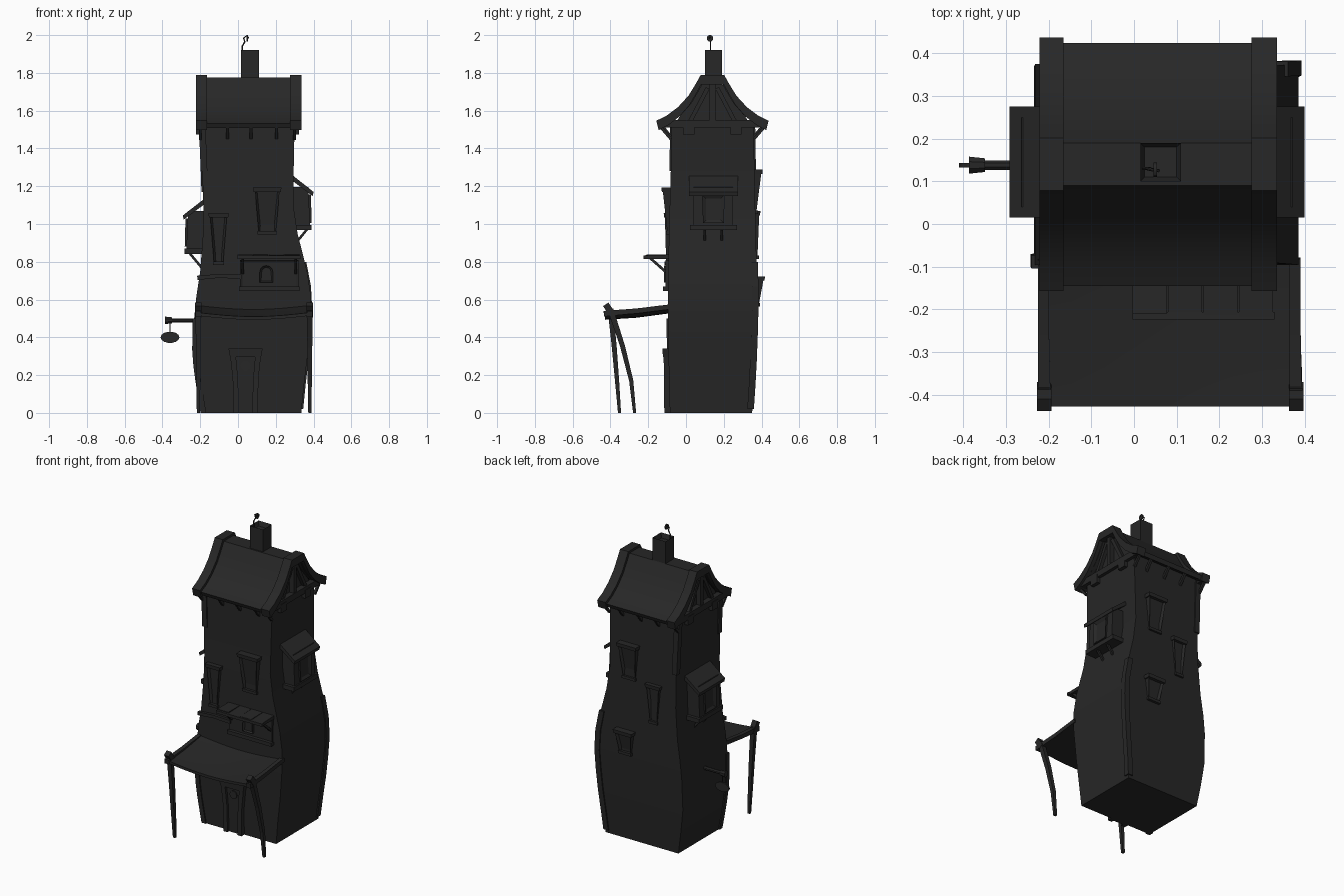
import bpy, bmesh, math
from mathutils import Vector

if "Cube" in bpy.data.objects:
    bpy.data.objects.remove(bpy.data.objects["Cube"], do_unlink=True)

dark = bpy.data.materials.new("charcoal")
dark.use_nodes = True
dark.diffuse_color = (0.02, 0.02, 0.02, 1)
dark.node_tree.nodes["Principled BSDF"].inputs["Base Color"].default_value = dark.diffuse_color


def loft(name, rings, inset=None, smooth=False):
    """Skin closed rings of points; optionally recess the last cap."""
    bm = bmesh.new()
    loops = [[bm.verts.new(p) for p in r] for r in rings]
    n = len(loops[0])
    for a, b in zip(loops, loops[1:]):
        for i in range(n):
            j = (i + 1) % n
            bm.faces.new((a[i], a[j], b[j], b[i]))
    bm.faces.new(loops[0][::-1])
    cap = bm.faces.new(loops[-1])
    bmesh.ops.recalc_face_normals(bm, faces=bm.faces)
    if inset:
        bmesh.ops.inset_region(bm, faces=[cap], thickness=inset[0], depth=-inset[1])
    mesh = bpy.data.meshes.new(name)
    bm.to_mesh(mesh)
    bm.free()
    mesh.materials.append(dark)
    ob = bpy.data.objects.new(name, mesh)
    bpy.context.collection.objects.link(ob)
    if smooth:
        bpy.ops.object.select_all(action='DESELECT')
        ob.select_set(True)
        bpy.context.view_layer.objects.active = ob
        bpy.ops.object.shade_smooth_by_angle(angle=math.radians(30))
    return ob


def box(name, x0, x1, y0, y1, z0, z1, inset=None):
    ring = lambda z: [(x0, y0, z), (x1, y0, z), (x1, y1, z), (x0, y1, z)]
    return loft(name, [ring(z0), ring(z1)], inset)


def beam(name, points, widths, sides=4):
    """Tapered bar that follows a path."""
    pts = [Vector(p) for p in points]
    rings = []
    for i, p in enumerate(pts):
        d = (pts[min(i + 1, len(pts) - 1)] - pts[max(i - 1, 0)]).normalized()
        u = d.cross(Vector((1, 0, 0)) if abs(d.x) < 0.8 else Vector((0, 1, 0))).normalized()
        v = d.cross(u)
        r = widths[i] / 2 / math.cos(math.pi / sides)
        angles = [math.tau * (k + 0.5) / sides for k in range(sides)]
        rings.append([p + r * (u * math.cos(a) + v * math.sin(a)) for a in angles])
    return loft(name, rings, smooth=sides > 4)


# Wall-local coordinates: u along the wall, v up, w outward
SIDES = {
    "front": lambda u, v, w: (u, -w, v),
    "back": lambda u, v, w: (u, w, v),
    "right": lambda u, v, w: (w, u, v),
    "left": lambda u, v, w: (-w, u, v),
}


def panel(name, side, u, v0, v1, half0, half1, w_in, w0, w1, inset=None):
    """Tapered block on a wall: half-widths and depths at bottom and top."""
    f = SIDES[side]
    outline = [(u - half0, v0, w0), (u + half0, v0, w0), (u + half1, v1, w1), (u - half1, v1, w1)]
    back = [f(a, b, w_in) for a, b, w in outline]
    return loft(name, [back, [f(*p) for p in outline]], inset)


# Crooked tower body: z, x0, x1, y0, y1
BODY = [
    (0.00, -0.19, 0.335, -0.085, 0.35), (0.15, -0.215, 0.35, -0.09, 0.36),
    (0.30, -0.235, 0.368, -0.092, 0.368), (0.50, -0.232, 0.385, -0.096, 0.375),
    (0.62, -0.22, 0.386, -0.096, 0.376), (0.75, -0.20, 0.366, -0.094, 0.374),
    (0.95, -0.185, 0.315, -0.09, 0.37), (1.10, -0.183, 0.293, -0.086, 0.366),
    (1.30, -0.19, 0.295, -0.08, 0.362), (1.54, -0.20, 0.30, -0.075, 0.358),
]
loft("tower_walls", [[(a, c, z), (b, c, z), (b, d, z), (a, d, z)] for z, a, b, c, d in BODY], smooth=True)


def wall_at(z):
    for lo, hi in zip(BODY, BODY[1:]):
        if lo[0] <= z <= hi[0]:
            t = (z - lo[0]) / (hi[0] - lo[0])
            return [p + (q - p) * t for p, q in zip(lo[1:], hi[1:])]


def corner_board(name, right, back, z0, z1, size):
    rings = []
    for i in range(7):
        z = z0 + (z1 - z0) * i / 6
        w = wall_at(z)
        sx, sy = (1 if right else -1), (1 if back else -1)
        x, y = w[1 if right else 0] + sx * 0.008, w[3 if back else 2] + sy * 0.008
        rings.append([(x, y, z), (x - sx * size, y, z), (x - sx * size, y - sy * size, z), (x, y - sy * size, z)])
    loft(name, rings)


corner_board("corner_board_front", False, False, 1.28, 1.52, 0.035)
corner_board("corner_board_back", False, True, 1.17, 1.52, 0.035)
corner_board("corner_board_low_back", True, True, 0.02, 0.8, 0.035)
corner_board("corner_board_low_left", False, False, 0.0, 0.5, 0.03)

# Flared roof with heavy barge boards
MID = 0.14
HALF = [(0.05, 1.775), (0.075, 1.73), (0.115, 1.665), (0.17, 1.605), (0.23, 1.56), (0.285, 1.533)]


def roof_profile(drop, lift=0, reach=0):
    top = [(-y - reach, z + lift) for y, z in HALF[::-1]] + [(y + reach, z + lift) for y, z in HALF]
    return top + [(y * 0.96, z - drop) for y, z in top[::-1]]


def roof_slab(name, x0, x1, profile):
    return loft(name, [[(x, MID + y, z) for y, z in profile] for x in (x0, x1)], smooth=True)


roof_slab("roof", -0.195, 0.31, roof_profile(0.025))
roof_slab("barge_board_left", -0.222, -0.165, roof_profile(0.05, 0.014, 0.012))
roof_slab("barge_board_right", 0.275, 0.335, roof_profile(0.05, 0.014, 0.012))
gable = [(-y, z - 0.03) for y, z in HALF[:-2][::-1]] + [(y, z - 0.03) for y, z in HALF[:-2]]
roof_slab("gable_wall", -0.185, 0.285, [(-0.215, 1.5)] + gable + [(0.215, 1.5)])

# Gable timbers and brackets
for name, x in (("left", -0.2), ("right", 0.3)):
    beam("king_post_" + name, [(x, MID, 1.53), (x, MID, 1.75)], [0.03, 0.03])
    beam("tie_beam_" + name, [(x, -0.11, 1.53), (x, 0.39, 1.53)], [0.04, 0.04])
    for s in (-1, 1):
        beam("gable_strut_" + name, [(x, MID + s * 0.12, 1.54), (x, MID + s * 0.025, 1.72)], [0.022, 0.022])
        beam("corner_bracket_" + name, [(x, MID + s * 0.22, 1.45), (x, MID + s * 0.28, 1.52)], [0.015, 0.015])
        box("beam_end_" + name, x - 0.022, x + 0.022, MID + s * 0.125 - 0.03, MID + s * 0.125 + 0.03, 1.475, 1.53)
for x in (-0.055, 0.07, 0.205):
    for s in (-1, 1):
        beam("eave_bracket", [(x, MID + s * 0.215, 1.455), (x, MID + s * 0.275, 1.53)], [0.016, 0.016])

# Chimney with hooked vane
box("chimney", 0.015, 0.11, 0.10, 0.19, 1.70, 1.92, inset=(0.014, 0.03))
beam("vane_hook", [(0.025, 0.13, 1.89), (0.022, 0.13, 1.94), (0.036, 0.13, 1.965), (0.03, 0.13, 1.985),
                   (0.045, 0.127, 1.996), (0.058, 0.125, 1.985)], [0.007] * 6, 6)
beam("vane_disc", [(0.046, 0.127, 1.983), (0.054, 0.127, 1.983)], [0.034, 0.034], 12)

# Tapered windows, tilted outward at the top
WINDOWS = [
    ("front", -0.103, 0.79, 1.05, 0.024, 0.045, 0.105, 0.112),
    ("front", 0.155, 0.95, 1.185, 0.045, 0.066, 0.098, 0.124),
    ("back", 0.15, 1.06, 1.28, 0.042, 0.062, 0.372, 0.40),
    ("back", -0.03, 0.82, 1.06, 0.024, 0.045, 0.378, 0.388),
    ("back", 0.17, 0.57, 0.715, 0.04, 0.058, 0.385, 0.412),
]
for side, u, v0, v1, h0, h1, w0, w1 in WINDOWS:
    panel("window_" + side, side, u, v0, v1, h0, h1, w0 - 0.05, w0, w1, inset=(0.016, 0.014))
    panel("window_lintel_" + side, side, u, v1 - 0.015, v1 + 0.008, h1 + 0.006, h1 + 0.009, w0 - 0.05, w1 + 0.004, w1 + 0.006)
    panel("window_sill_" + side, side, u, v0 - 0.006, v0 + 0.012, h0 + 0.006, h0 + 0.006, w0 - 0.05, w0 + 0.008, w0 + 0.008)


def bay(side, u, z, wall, out):
    """Boxed bay with a lean-to roof, window and struts."""
    f = SIDES[side]
    panel("bay_box_" + side, side, u, z, z + 0.21, 0.105, 0.105, wall - 0.03, out, out - 0.01)
    panel("bay_frame_" + side, side, u, z + 0.02, z + 0.17, 0.055, 0.06, out - 0.02, out + 0.008, out + 0.004, inset=(0.03, 0.012))
    panel("bay_floor_" + side, side, u, z - 0.018, z + 0.01, 0.125, 0.125, wall - 0.03, out + 0.008, out + 0.008)
    slope = [(wall - 0.02, z + 0.28), (out + 0.018, z + 0.185), (out + 0.014, z + 0.163), (wall - 0.02, z + 0.25)]
    loft("bay_roof_" + side, [[f(u + s, v, w) for w, v in slope] for s in (-0.13, 0.13)])
    for s in (-0.045, 0.045):
        beam("bay_strut_" + side, [f(u + s, z - 0.10, wall - 0.005), f(u + s, z - 0.005, out - 0.01)], [0.013, 0.013])


bay("right", 0.145, 0.985, 0.30, 0.382)
bay("left", 0.145, 0.86, 0.19, 0.274)

# Door with a leaning frame
panel("door", "front", 0.04, 0.0, 0.31, 0.045, 0.065, 0.06, 0.098, 0.102)
for s in (-1, 1):
    beam("door_jamb", [(0.04 + s * 0.05, -0.1, 0), (0.04 + s * 0.054, -0.102, 0.18), (0.04 + s * 0.068, -0.104, 0.32)], [0.03, 0.028, 0.03])
panel("door_lintel", "front", 0.04, 0.295, 0.34, 0.082, 0.09, 0.06, 0.122, 0.125)
beam("door_window", [(0.04, -0.09, 0.25), (0.04, -0.108, 0.25)], [0.05, 0.05], 10)

# Shop window with arched opening and plank hood
panel("shop_window", "front", 0.165, 0.65, 0.81, 0.155, 0.155, 0.05, 0.108, 0.108, inset=(0.018, 0.008))
arch = [(-0.035, 0.69), (0.035, 0.69)] + [(0.035 * math.cos(a * math.pi / 6), 0.745 + 0.035 * math.sin(a * math.pi / 6)) for a in range(7)]
loft("shop_arch", [[(0.15 + x, y, z) for x, z in arch] for y in (-0.08, -0.116)], inset=(0.01, 0.01))
panel("shop_sill", "front", 0.165, 0.645, 0.668, 0.16, 0.16, 0.06, 0.122, 0.122)
for s in (-1, 1):
    beam("shop_bracket", [(0.165 + s * 0.14, -0.1, 0.74), (0.165 + s * 0.14, -0.19, 0.82)], [0.014, 0.014])
for i, d in enumerate((0.0, 0.012, 0.004, 0.008)):
    x0 = -0.003 + i * 0.083
    ring = lambda x: [(x, -0.08, 0.838), (x, -0.21 - d, 0.838 - d / 2), (x, -0.21 - d, 0.82 - d / 2), (x, -0.08, 0.815)]
    loft("shop_hood_plank", [ring(x0), ring(x0 + 0.08)])
beam("shop_hood_rail", [(-0.003, -0.215, 0.825), (0.33, -0.215, 0.825)], [0.018, 0.018])
beam("wall_ledge", [(-0.215, -0.10, 0.715), (-0.1, -0.103, 0.725), (0.02, -0.10, 0.72)], [0.022, 0.02, 0.022])

# Sagging porch canopy on curved posts
canopy = []
for i in range(9):
    t = i / 8
    x, sag = -0.22 + 0.605 * t, 0.022 * math.sin(math.pi * t)
    canopy.append([(x, -0.08, 0.572 - sag), (x, -0.26, 0.543 - sag), (x, -0.428, 0.532 - sag),
                   (x, -0.428, 0.515 - sag), (x, -0.26, 0.526 - sag), (x, -0.08, 0.55 - sag)])
loft("porch_canopy", canopy, smooth=True)
for x, x2, feet in ((-0.212, -0.21, [-0.40, -0.38, -0.365, -0.352]), (0.378, 0.38, [-0.40, -0.335, -0.29, -0.272])):
    beam("canopy_rail", [(x, -0.08, 0.562), (x, -0.26, 0.54), (x2, -0.435, 0.525)], [0.026, 0.026, 0.03])
    beam("porch_post", [(x2, y, z) for y, z in zip(feet, (0.55, 0.35, 0.17, 0))], [0.03, 0.026, 0.022, 0.016])
    beam("post_cap", [(x2, -0.385, 0.515), (x2, -0.425, 0.575)], [0.034, 0.034])

# Hanging sign on a side bracket
beam("sign_arm", [(-0.21, 0.138, 0.49), (-0.36, 0.138, 0.49)], [0.022, 0.022], 8)
beam("sign_arm_knob", [(-0.35, 0.138, 0.49), (-0.387, 0.138, 0.49)], [0.032, 0.04], 8)
beam("sign_hanger", [(-0.36, 0.138, 0.42), (-0.36, 0.138, 0.49)], [0.004, 0.004])
disc = [(0.05 * math.cos(a * math.tau / 14), 0.03 * math.sin(a * math.tau / 14)) for a in range(14)]
loft("sign_board", [[(-0.36 + x, y, 0.4 + z) for x, z in disc] for y in (0.133, 0.143)])
